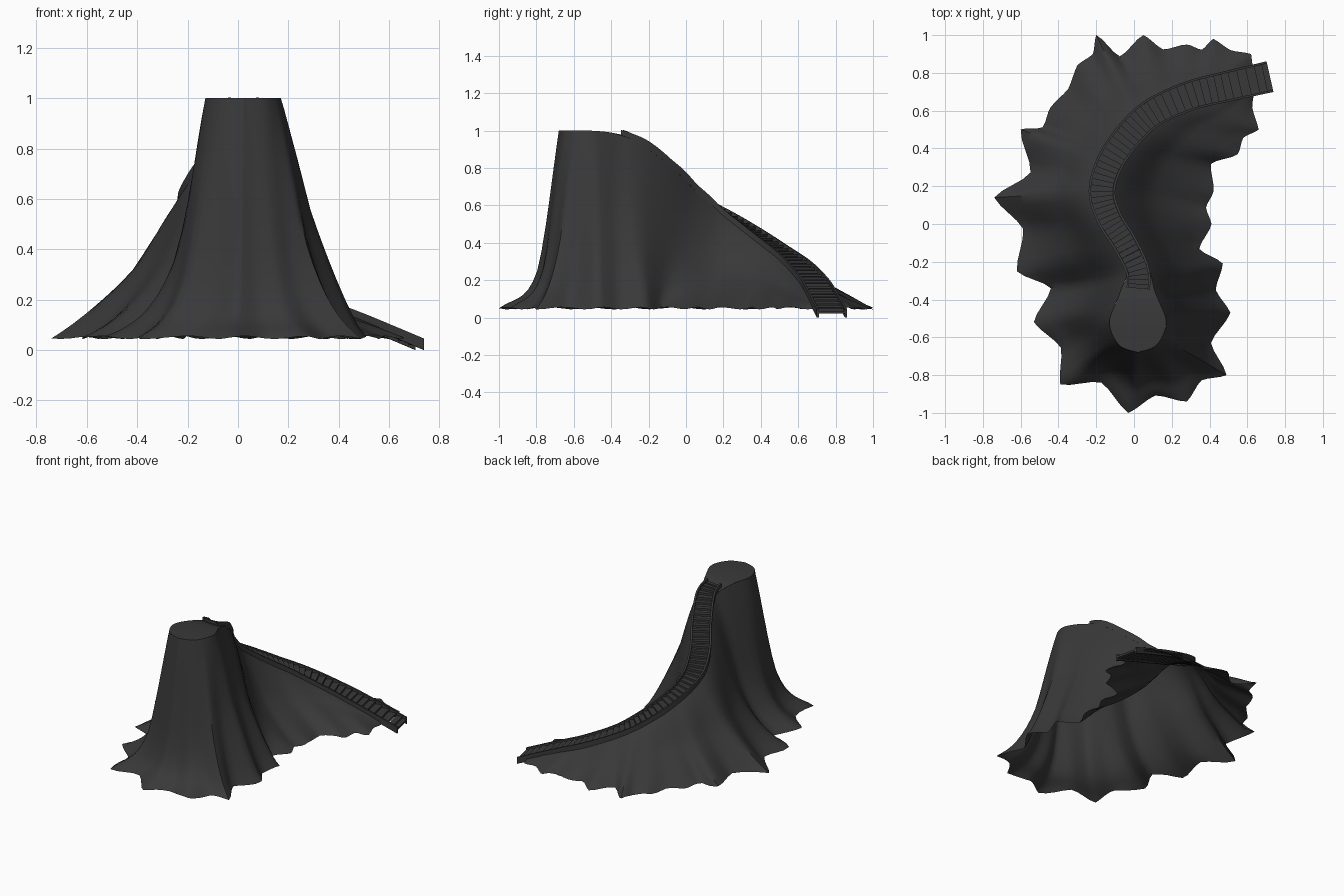
import bpy, bmesh, math
from mathutils import Vector

cube = bpy.data.objects.get("Cube")
if cube:
    bpy.data.objects.remove(cube)

rock = bpy.data.materials.new("dark_rock")
rock.use_nodes = True
COLOUR = (0.04, 0.04, 0.04, 1)
rock.diffuse_color = COLOUR
rock.node_tree.nodes["Principled BSDF"].inputs["Base Color"].default_value = COLOUR

# Crest line from the plateau's front edge down the ridge: x, y, z, half width
CREST = [Vector(p) for p in (
    (.02, -.68, 1, 0), (.02, -.64, 1, .1), (.02, -.52, 1, .15), (.02, -.38, .985, .1),
    (.02, -.25, .935, .06), (-.05, -.1, .81, .06), (-.13, .03, .685, .06),
    (-.17, .17, .58, .065), (-.13, .32, .48, .065), (-.03, .47, .375, .065),
    (.1, .59, .285, .065), (.3, .68, .19, .065), (.5, .73, .11, .07), (.72, .78, .018, .07))]
MOUND_END = 12.6
BASE_Z = .05

# Spurs around the foot: x, y, crest position (negative = other side),
# steepness, depth of the gully that follows
SPURS = [
    (-.03, -1, 0, 3.5, .2), (.28, -.94, .7, 3.3, .2), (.49, -.8, 1.4, 2.1, .28),
    (.51, -.47, 2.3, 1.4, .22), (.47, -.21, 3.6, 1.4, .45), (.41, 0, 6.8, 1.9, .2),
    (.42, .17, 8, 1.9, .38), (.55, .37, 9.5, 1.7, .2), (.66, .5, 11.2, 1.4, .1),
    (.64, .74, MOUND_END, 1, 0), (.62, .9, -12.1, 1.2, .1), (.42, .98, -11.5, 1.4, .3),
    (.28, .95, -11, 1.5, .22), (.05, 1, -10.3, 1.6, .45), (-.2, 1, -9.6, 1.6, .2),
    (-.3, .84, -9, 1.7, .1), (-.44, .62, -8.5, 1.7, .3), (-.6, .5, -8, 1.7, .34),
    (-.74, .14, -7, 1.6, .24), (-.62, -.25, -5, 2.1, .5), (-.53, -.52, -2.6, 2.6, .22),
    (-.39, -.85, -1.2, 3, .24)]


def crest(u):
    """Smooth point on the crest, its sideways direction and half width."""
    def at(v):
        last = len(CREST) - 1
        i = min(max(int(v), 0), last - 1)
        f = v - i
        a, b, c, d = (CREST[min(max(j, 0), last)] for j in range(i - 1, i + 3))
        return b + .5 * f * (c - a + f * (2 * a - 5 * b + 4 * c - d
                                          + f * (3 * (b - c) + d - a)))
    p = at(u)
    t = at(min(u + .05, len(CREST) - 1)) - at(max(u - .05, 0))
    side = Vector((t.y, -t.x, 0)).normalized()
    return p.xyz, side, max(p.w, 0)


def rim(s):
    """Edge of the crest; s runs down one side and back up the other."""
    p, side, half = crest(MOUND_END - abs(MOUND_END - s))
    return p + side * half * max(-1, min(1, (MOUND_END - s) * 4))


def make(name, verts, faces, smooth=True):
    mesh = bpy.data.meshes.new(name)
    mesh.from_pydata(verts, [], faces)
    bm = bmesh.new()
    bm.from_mesh(mesh)
    bmesh.ops.recalc_face_normals(bm, faces=bm.faces)
    bm.to_mesh(mesh)
    bm.free()
    obj = bpy.data.objects.new(name, mesh)
    bpy.context.collection.objects.link(obj)
    mesh.materials.append(rock)
    if smooth:
        bpy.ops.object.select_all(action='DESELECT')
        obj.select_set(True)
        bpy.context.view_layer.objects.active = obj
        bpy.ops.object.shade_smooth_by_angle(angle=math.radians(50))
    return obj


# Mountain side: loft from the crest edge to the fluted foot, open below
STEPS, ROWS = 8, 14
verts, faces = [], []
for i, (x, y, s, steep, depth) in enumerate(SPURS):
    nx, ny, ns, nsteep, _ = SPURS[(i + 1) % len(SPURS)]
    s = s if s >= 0 else 2 * MOUND_END + s
    ns = ns if ns > 0 else 2 * MOUND_END + ns
    a, b = Vector((x, y, BASE_Z)), Vector((nx, ny, BASE_Z))
    inward = Vector((a.y - b.y, b.x - a.x, 0)) * depth
    for k in range(STEPS):
        f = k / STEPS
        top = rim(s + (ns - s) * f)
        foot = a.lerp(b, f)
        power = steep + (nsteep - steep) * f
        gully = inward * (1 - abs(2 * f - 1) + math.sin(math.pi * f) ** 2) / 2
        height = top.z - BASE_Z
        for r in range(ROWS + 1):
            t = (r / ROWS) ** 1.2
            p = top.lerp(foot, t) + gully * t ** 1.5
            # steep shoulder, then a swelling toe
            p.z = BASE_Z + height * (1 - t) ** (power * (.65 + 1.2 * min(t, .35)))
            p.z += .07 * min(1, 3 * height) * t * math.sin(math.pi * t)
            if r == ROWS:
                p.z += .006 * math.sin(i * 2.3 + k)
            verts.append(p)
count, row = len(SPURS) * STEPS, ROWS + 1
for c in range(count):
    n = (c + 1) % count
    faces += [(c * row + r, c * row + r + 1, n * row + r + 1, n * row + r)
              for r in range(ROWS)]
make("mountain_side", verts, faces)

# Plateau and ridge top
verts, faces = [], []
SLICES = 90
for i in range(SLICES + 1):
    p, side, half = crest(MOUND_END * i / SLICES)
    verts += [p - side * half, p + side * half]
faces = [(2 * i, 2 * i + 1, 2 * i + 3, 2 * i + 2) for i in range(SLICES)]
top = make("plateau_and_ridge_top", verts, faces)
if top.data.polygons[SLICES // 2].normal.z < 0:
    top.data.flip_normals()

# Staircase: two curved side boards and a row of treads
START, END, WIDTH = 3.3, 13, .062


def stair(f):
    p, side, _ = crest(START + (END - START) * f)
    return p + Vector((0, 0, .008)), side, WIDTH * (.8 + .35 * f)


def side_board(name, sign):
    verts, faces, n = [], [], 60
    for i in range(n + 1):
        p, side, half = stair(i / n)
        for out, up in ((0, -.025), (.012, -.025), (.012, .02), (0, .02)):
            verts.append(p + side * sign * (half + out) + Vector((0, 0, up)))
    for i in range(n):
        faces += [(4 * i + j, 4 * i + (j + 1) % 4, 4 * i + 4 + (j + 1) % 4, 4 * i + 4 + j)
                  for j in range(4)]
    faces += [(3, 2, 1, 0), tuple(range(4 * n, 4 * n + 4))]
    make(name, verts, faces)


side_board("stair_side_board_left", 1)
side_board("stair_side_board_right", -1)

verts, faces = [], []
TREADS = 52
for i in range(TREADS):
    lower = []
    for f in (i / TREADS, (i + 1) / TREADS):
        p, side, half = stair(f)
        p.z = stair((i + .5) / TREADS)[0].z + .004
        lower += [p - side * half, p + side * half]
    b = len(verts)
    verts += [v - Vector((0, 0, .014)) for v in lower] + lower
    faces += [tuple(b + j for j in q) for q in (
        (0, 1, 3, 2), (4, 6, 7, 5), (0, 4, 5, 1), (2, 3, 7, 6), (0, 2, 6, 4), (1, 5, 7, 3))]
make("stair_treads", verts, faces, smooth=False)
